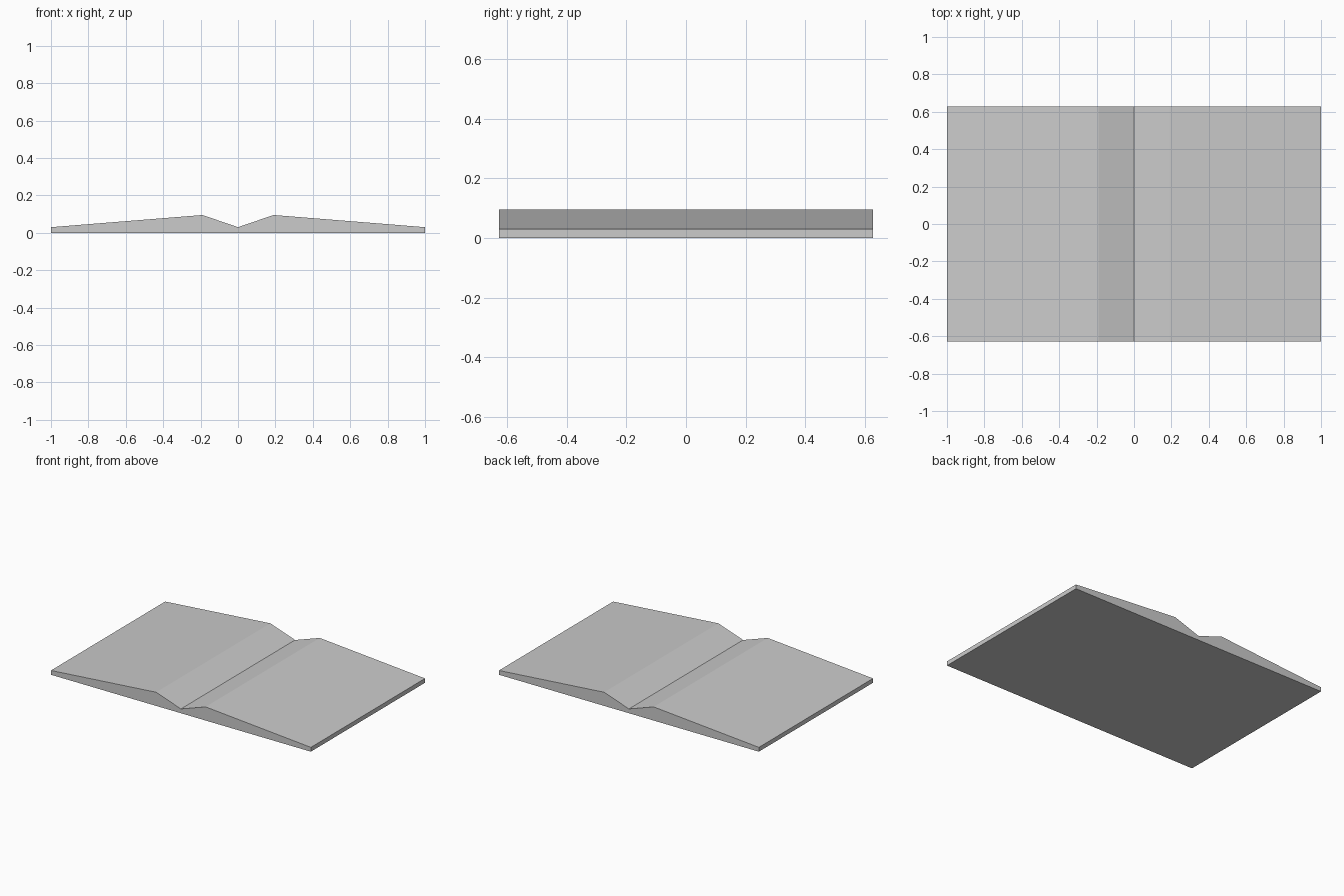
import bpy
import bmesh

if "Cube" in bpy.data.objects:
    bpy.data.objects.remove(bpy.data.objects["Cube"], do_unlink=True)

# Plain page grey
grey = (0.6, 0.6, 0.6, 1.0)
mat = bpy.data.materials.new("light grey")
mat.use_nodes = True
mat.diffuse_color = grey
mat.node_tree.nodes["Principled BSDF"].inputs["Base Color"].default_value = grey

# Open book cross-section: one half, from the gutter to the outer edge
DEPTH = 1.255
half_top = [(0.19, 0.095), (1.0, 0.03)]
profile = [(-1.0, 0.0), (1.0, 0.0)]
profile += half_top[::-1] + [(0.0, 0.03)] + [(-x, z) for x, z in half_top]

# Extrude the section from front to back
bm = bmesh.new()
front = bm.faces.new([bm.verts.new((x, -DEPTH / 2, z)) for x, z in profile])
result = bmesh.ops.extrude_face_region(bm, geom=[front], use_keep_orig=True)
back_verts = [v for v in result["geom"] if isinstance(v, bmesh.types.BMVert)]
bmesh.ops.translate(bm, verts=back_verts, vec=(0, DEPTH, 0))
bmesh.ops.recalc_face_normals(bm, faces=bm.faces[:])

mesh = bpy.data.meshes.new("open_book")
bm.to_mesh(mesh)
bm.free()
mesh.materials.append(mat)
book = bpy.data.objects.new("open_book", mesh)
bpy.context.collection.objects.link(book)
